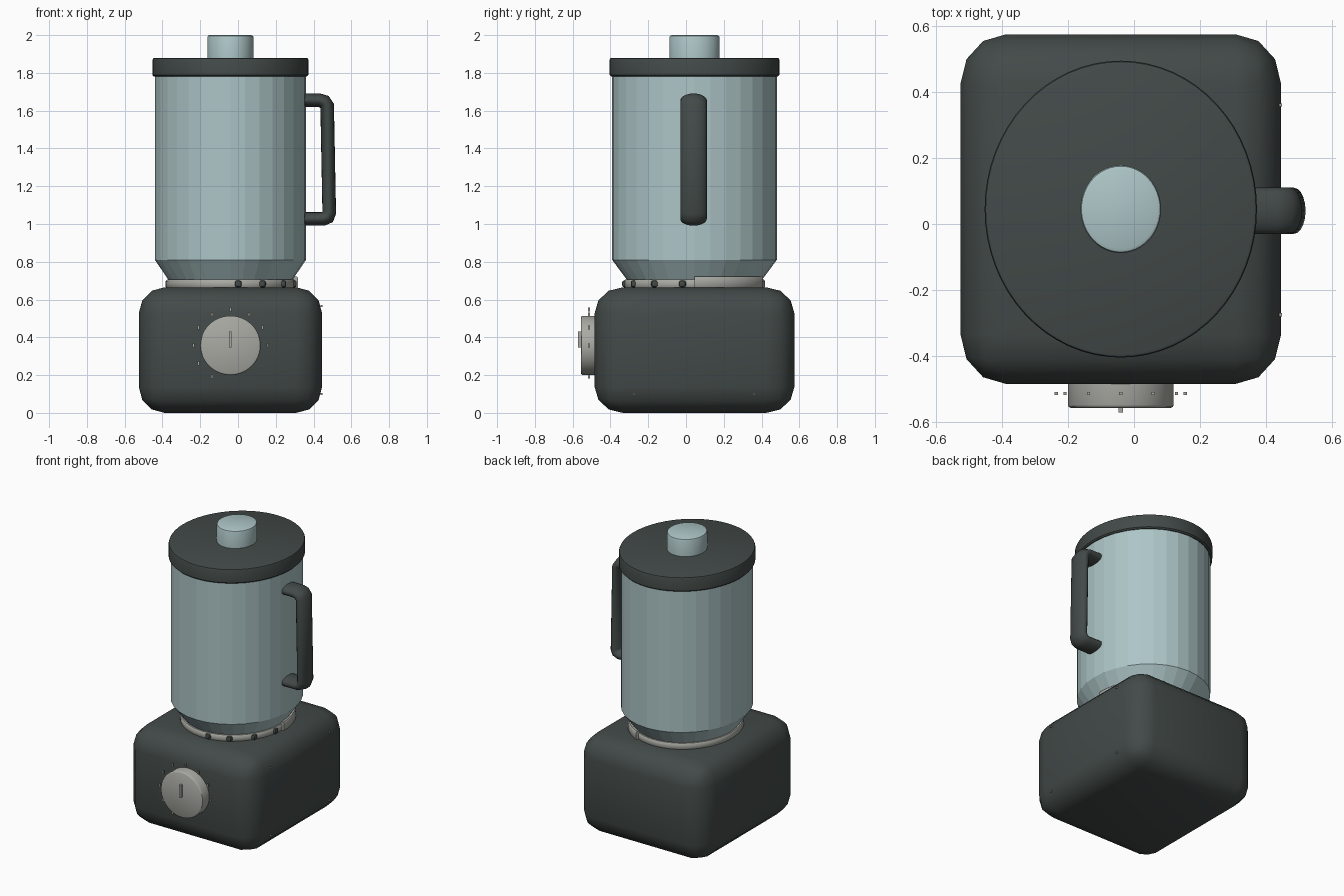
import bpy, bmesh, math
from mathutils import Vector

if "Cube" in bpy.data.objects:
    bpy.data.objects.remove(bpy.data.objects["Cube"])

CX, CY, SY = -0.04, 0.045, 1.09   # common axis and depth stretch


def mat(name, rgb):
    m = bpy.data.materials.new(name)
    m.diffuse_color = (*rgb, 1)
    m.use_nodes = True
    m.node_tree.nodes["Principled BSDF"].inputs["Base Color"].default_value = m.diffuse_color
    return m


DARK = mat("dark_plastic", (0.055, 0.068, 0.065))
GLASS = mat("pale_glass", (0.42, 0.56, 0.57))
METAL = mat("warm_grey", (0.40, 0.40, 0.37))


def finish(bm, name, material, smooth=None, loc=(0, 0, 0), scale=(1, 1, 1)):
    bmesh.ops.scale(bm, vec=scale, verts=bm.verts)
    bmesh.ops.translate(bm, vec=loc, verts=bm.verts)
    bmesh.ops.recalc_face_normals(bm, faces=bm.faces)
    me = bpy.data.meshes.new(name)
    bm.to_mesh(me)
    bm.free()
    ob = bpy.data.objects.new(name, me)
    bpy.context.collection.objects.link(ob)
    me.materials.append(material)
    if smooth:
        bpy.ops.object.select_all(action='DESELECT')
        ob.select_set(True)
        bpy.context.view_layer.objects.active = ob
        bpy.ops.object.shade_smooth_by_angle(angle=math.radians(smooth))
    return ob


def skin(bm, rings, cap=True, loop=False):
    """Bridge a list of closed point rings."""
    vs = [[bm.verts.new(p) for p in r] for r in rings]
    n = len(vs[0])
    pairs = list(zip(vs, vs[1:])) + ([(vs[-1], vs[0])] if loop else [])
    for a, b in pairs:
        for i in range(n):
            j = (i + 1) % n
            bm.faces.new((a[i], a[j], b[j], b[i]))
    if cap and not loop:
        bm.faces.new(vs[0])
        bm.faces.new(vs[-1])


def lathe(name, profile, material, sides=32, smooth=None):
    """Stack of (radius, z) rings about the main axis."""
    bm = bmesh.new()
    skin(bm, [[(r * math.cos(2 * math.pi * i / sides), r * math.sin(2 * math.pi * i / sides), z)
               for i in range(sides)] for r, z in profile])
    return finish(bm, name, material, smooth, (CX, CY, 0), (1, SY, 1))


def box(name, size, loc, material, bevel=0, segs=2, smooth=None):
    bm = bmesh.new()
    bmesh.ops.create_cube(bm, size=1)
    bmesh.ops.scale(bm, vec=size, verts=bm.verts)
    if bevel:
        bmesh.ops.bevel(bm, geom=bm.edges[:], offset=bevel, segments=segs,
                        profile=0.5, affect='EDGES')
    return finish(bm, name, material, smooth, loc)


def disc_y(name, rx, rz, profile, x, z, material, sides=48):
    """Disc facing the front; profile is (radius factor, y)."""
    bm = bmesh.new()
    skin(bm, [[(f * rx * math.cos(2 * math.pi * i / sides), y, f * rz * math.sin(2 * math.pi * i / sides))
               for i in range(sides)] for f, y in profile])
    return finish(bm, name, material, 40, (x, 0, z))


# motor base
bm = bmesh.new()
bmesh.ops.create_cube(bm, size=1)
bmesh.ops.scale(bm, vec=(0.97, 0.97, 0.665), verts=bm.verts)
bmesh.ops.bevel(bm, geom=bm.edges[:], offset=0.137, segments=3, profile=0.5, affect='EDGES')
finish(bm, "motor_base", DARK, 40, (CX, CY, 0.3325), (1, SY, 1))

# jar, lid and cap
lathe("jar", [(0.31, 0.655), (0.325, 0.70), (0.40, 0.81), (0.40, 1.80)], GLASS)
lathe("lid", [(0.404, 1.78), (0.412, 1.788), (0.412, 1.870), (0.409, 1.877), (0.402, 1.88)],
      DARK, 64, 40)
lathe("lid_cap", [(0.122, 1.87), (0.122, 1.988), (0.119, 1.996), (0.111, 2.0)], GLASS, 48, 40)


# locking ring and its raised grip on the right
def arc_band(name, r0, r1, z0, z1, a0, a1, n, closed):
    bm = bmesh.new()
    rings = []
    for k in range(n if closed else n + 1):
        a = math.radians(a0 + (a1 - a0) * k / n)
        prof = [(r0, z0), (r1 - .006, z0), (r1, z0 + .008), (r1, z1 - .008), (r1 - .006, z1), (r0, z1)]
        rings.append([(r * math.cos(a), r * math.sin(a), z) for r, z in prof])
    skin(bm, rings, loop=closed)
    finish(bm, name, METAL, 40, (CX, CY, 0), (1, SY, 1))


arc_band("locking_ring", 0.30, 0.343, 0.66, 0.705, 0, 360, 64, True)
arc_band("ring_grip", 0.32, 0.358, 0.66, 0.722, 0, 68, 14, False)

# small dark studs along the front right of the ring
for i, deg in enumerate((7, 30, 55, 80)):
    a = math.radians(deg - 90)
    box(f"ring_stud_{i}", (0.036, 0.036, 0.036),
        (CX + 0.338 * math.cos(a), CY + 0.338 * SY * math.sin(a), 0.683), DARK, 0.011, 2, 40)

# handle: elliptical section swept along a bracket path
path = [(0.33, 1.655), (0.43, 1.655), (0.457, 1.647), (0.472, 1.625),
        (0.483, 1.06), (0.474, 1.037), (0.45, 1.027), (0.33, 1.027)]
pts = [Vector((x, 0, z)) for x, z in path]
rings = []
for i, p in enumerate(pts):
    d0 = (p - pts[max(i - 1, 0)]).normalized()
    d1 = (pts[min(i + 1, len(pts) - 1)] - p).normalized()
    t = (d0 + d1).normalized()
    side = t.cross(Vector((0, 1, 0)))
    w = 0.036 / max(t.dot(d1 if i == 0 else d0), 0.7)
    rings.append([p + side * w * math.cos(a) + Vector((0, 0.07 * math.sin(a), 0))
                  for a in (2 * math.pi * k / 20 for k in range(20))])
bm = bmesh.new()
skin(bm, rings)
finish(bm, "handle", DARK, 50, (0, 0.04, 0))

# speed knob, pointer and dial marks
KZ = 0.357
disc_y("speed_knob", 0.16, 0.157, [(1, -0.47), (1, -0.547), (0.985, -0.553), (0.95, -0.556)],
       CX, KZ, METAL)
box("knob_pointer", (0.013, 0.03, 0.086), (CX, -0.556, 0.388), METAL)
for i in range(9):
    a = math.radians(30 * i)
    box(f"dial_mark_{i}", (0.010, 0.010, 0.02),
        (CX + 0.195 * math.cos(a), -0.513, KZ + 0.19 * math.sin(a)), METAL)

# tiny screws on the right side of the base
for i, (y, z) in enumerate([(y, z) for y in (-0.275, 0.36) for z in (0.10, 0.565)]):
    box(f"side_screw_{i}", (0.01, 0.01, 0.01), (0.443, y, z), METAL)
